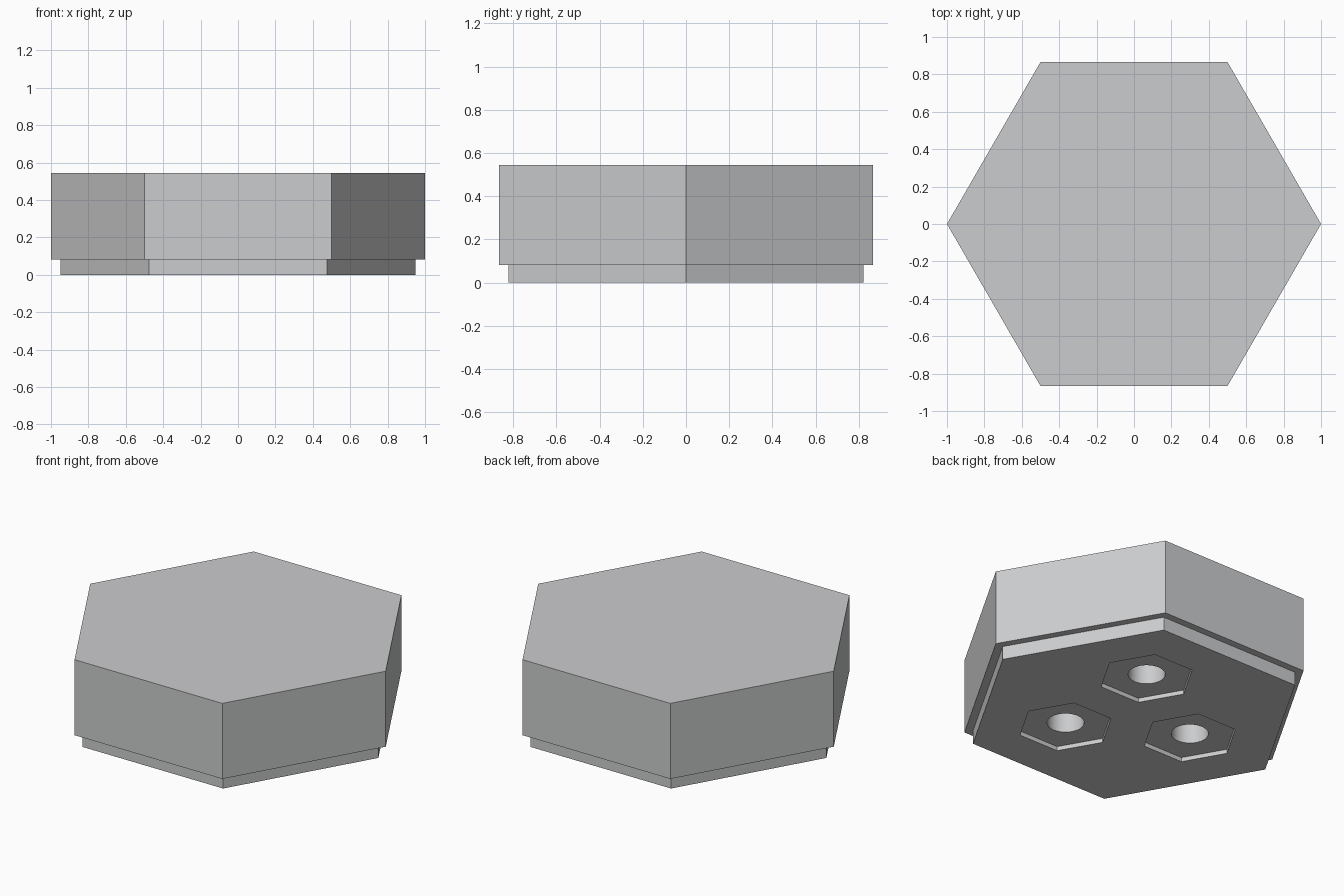
import bpy, bmesh, math

if "Cube" in bpy.data.objects:
    bpy.data.objects.remove(bpy.data.objects["Cube"])

TOP, STEP = 0.544, 0.082          # heights of the tile top and the base step
RECESS, HOLE_TOP = 0.026, 0.19    # depths of the hexagonal recess and round hole

grey = bpy.data.materials.new("light grey")
grey.diffuse_color = (0.60, 0.605, 0.615, 1)
grey.use_nodes = True
grey.node_tree.nodes["Principled BSDF"].inputs["Base Color"].default_value = grey.diffuse_color


def stepped_solid(name, rings, sides, centre=(0, 0)):
    """Closed solid through stacked (radius, z) rings, listed bottom to top."""
    bm = bmesh.new()
    loops = []
    for r, z in rings:
        loops.append([bm.verts.new((centre[0] + r * math.cos(math.tau * i / sides),
                                    centre[1] + r * math.sin(math.tau * i / sides), z))
                      for i in range(sides)])
    for a, b in zip(loops, loops[1:]):
        for i in range(sides):
            j = (i + 1) % sides
            bm.faces.new((a[i], a[j], b[j], b[i]))
    bm.faces.new(loops[0][::-1])
    bm.faces.new(loops[-1])
    bmesh.ops.recalc_face_normals(bm, faces=bm.faces)
    mesh = bpy.data.meshes.new(name)
    bm.to_mesh(mesh)
    bm.free()
    mesh.materials.append(grey)
    obj = bpy.data.objects.new(name, mesh)
    bpy.context.collection.objects.link(obj)
    return obj


# Hexagonal tile with a slightly inset base
tile = stepped_solid("hexagon_tile",
                     [(0.95, 0), (0.95, STEP), (1.0, STEP), (1.0, TOP)], 6)
bpy.context.view_layer.objects.active = tile
tile.select_set(True)

# Three hexagonal recesses, each with a round hole, in the underside
for k in range(3):
    ang = math.radians(60 + 120 * k)
    c = (0.404 * math.cos(ang), 0.404 * math.sin(ang))
    for name, r, sides, z0, z1 in (("recess_cutter", 0.268, 6, -0.1, RECESS),
                                   ("hole_cutter", 0.103, 48, -0.2, HOLE_TOP)):
        cutter = stepped_solid(name, [(r, z0), (r, z1)], sides, c)
        mod = tile.modifiers.new(name, 'BOOLEAN')
        mod.operation, mod.solver, mod.object = 'DIFFERENCE', 'EXACT', cutter
        bpy.ops.object.modifier_apply(modifier=mod.name)
        bpy.data.objects.remove(cutter)

# Smooth hole walls, sharp edges elsewhere
bpy.ops.object.shade_smooth_by_angle(angle=math.radians(30))
